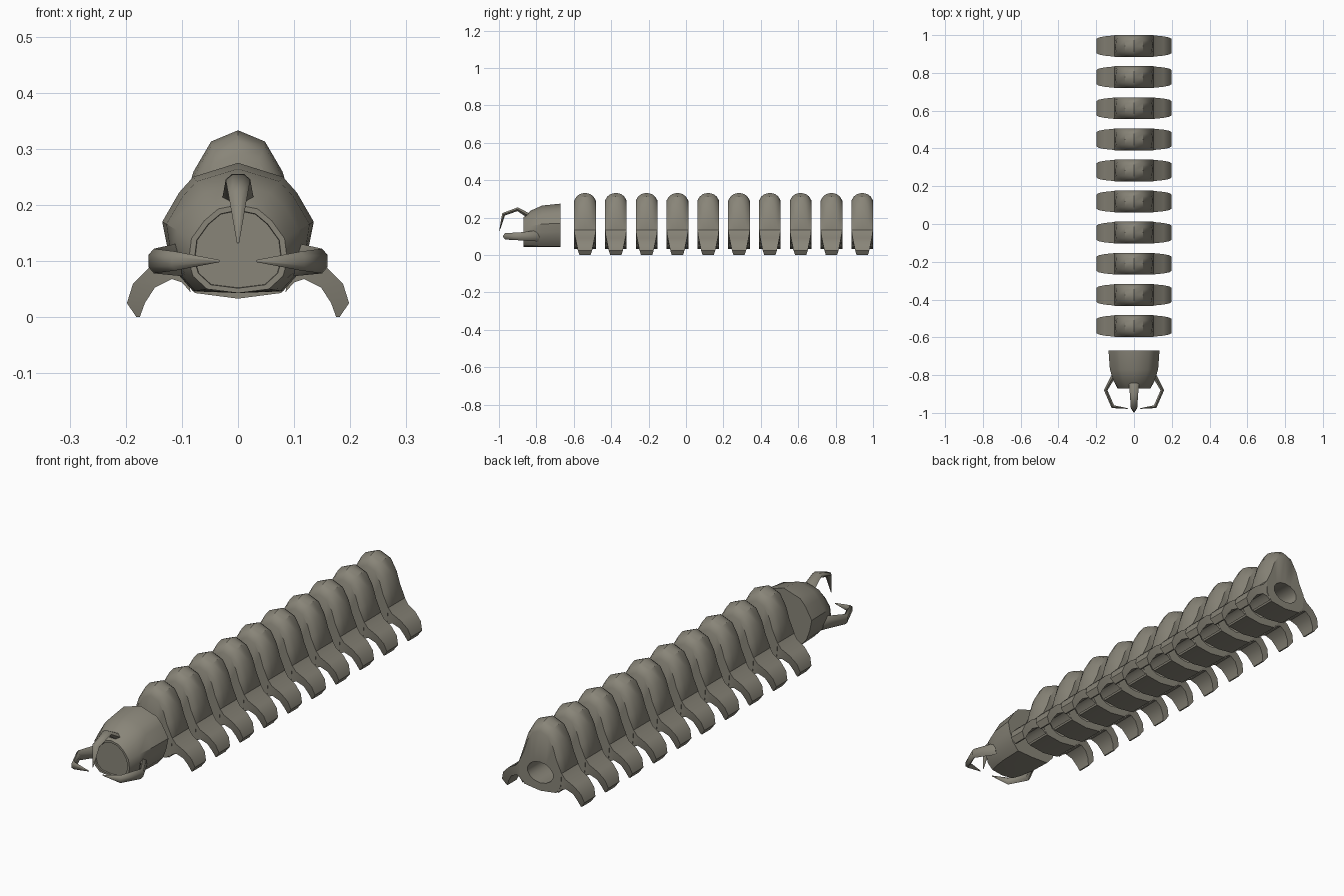
import bpy, bmesh, math
from mathutils import Vector

if "Cube" in bpy.data.objects:
    bpy.data.objects.remove(bpy.data.objects["Cube"])

mat = bpy.data.materials.new("stone grey")
mat.use_nodes = True
GREY = (0.25, 0.235, 0.19, 1)
mat.diffuse_color = GREY
mat.node_tree.nodes["Principled BSDF"].inputs["Base Color"].default_value = GREY


def mirrored(half):
    """Close a half outline, given top to bottom on +x, across x = 0."""
    return half + [(-x, z) for x, z in half[-2:0:-1]]


def loft(name, rings, cap=True, wrap=False, angle=35):
    """Skin a list of closed rings, either capped or joined end to start."""
    bm = bmesh.new()
    loops = [[bm.verts.new(p) for p in ring] for ring in rings]
    n = len(loops[0])
    for a, b in zip(loops, loops[1:] + (loops[:1] if wrap else [])):
        for i in range(n):
            j = (i + 1) % n
            bm.faces.new((a[i], a[j], b[j], b[i]))
    if cap and not wrap:
        bm.faces.new(loops[0])
        bm.faces.new(loops[-1])
    bmesh.ops.remove_doubles(bm, verts=bm.verts, dist=1e-5)
    bmesh.ops.recalc_face_normals(bm, faces=bm.faces)
    mesh = bpy.data.meshes.new(name)
    bm.to_mesh(mesh)
    bm.free()
    mesh.materials.append(mat)
    ob = bpy.data.objects.new(name, mesh)
    bpy.context.collection.objects.link(ob)
    bpy.ops.object.select_all(action="DESELECT")
    ob.select_set(True)
    bpy.context.view_layer.objects.active = ob
    bpy.ops.object.shade_smooth_by_angle(angle=math.radians(angle))
    return ob


def copy_of(ob, name, y):
    new = ob.copy()
    new.name = name
    new.location.y = y
    bpy.context.collection.objects.link(new)


# Body segment: humped shell with a tunnel through its lower half
shell = mirrored([(0, .333), (.048, .313), (.079, .26), (.098, .2),
                  (.102, .135), (.098, .075), (.077, .043), (0, .033)])


def shell_ring(y, shrink):
    # only the part above the waist is drawn in towards the ends
    ring = []
    for x, z in shell:
        up = max(0, z - .135)
        k = 1 - shrink * min(1, up / .06)
        ring.append((x * k, y, z - up * shrink))
    return ring


def tunnel_ring(y):
    n = len(shell)
    return [(.062 * math.sin(math.tau * i / n), y,
             .112 + .045 * math.cos(math.tau * i / n)) for i in range(n)]


profile = [(-.058, .21), (-.045, .1), (-.028, .035), (0, 0),
           (.028, .035), (.045, .1), (.058, .21)]
rings = [shell_ring(y, s) for y, s in profile]
rings += [tunnel_ring(.058), tunnel_ring(-.058)]
body = loft("body_segment_1", rings, wrap=True)

# Leg: a tapered band flaring out and curling down; outer and inner edge, half width
LEG = [((.09, .15), (.085, .045), .058),
       ((.118, .112), (.1, .062), .055),
       ((.157, .09), (.118, .068), .051),
       ((.187, .06), (.148, .053), .045),
       ((.198, .025), (.166, .025), .038),
       ((.181, 0), (.175, 0), .03)]


def leg(name, side):
    return loft(name, [[(side * o[0], -w, o[1]), (side * o[0], w, o[1]),
                        (side * i[0], w, i[1]), (side * i[0], -w, i[1])]
                       for o, i, w in LEG])


legs = {"left": leg("left_leg_1", 1), "right": leg("right_leg_1", -1)}

# Repeat the segment and its legs along the body
FIRST, STEP = -.54, .1647
for k in range(1, 10):
    y = FIRST + k * STEP
    copy_of(body, f"body_segment_{k + 1}", y)
    for side, ob in legs.items():
        copy_of(ob, f"{side}_leg_{k + 1}", y)
for ob in [body, *legs.values()]:
    ob.location.y = FIRST

# Head: broad neck outline narrowing to the face, with a shallow mouth disc
neck = mirrored([(0, .275), (.08, .25), (.105, .222), (.135, .17),
                 (.126, .125), (.11, .08), (.08, .046), (0, .043)])
face = mirrored([(0, .2), (.035, .193), (.06, .172), (.083, .14),
                 (.088, .1), (.08, .073), (.055, .05), (0, .043)])


def head_ring(y, t, scale=1):
    return [((a[0] + (b[0] - a[0]) * t) * scale, y,
             .115 + (a[1] + (b[1] - a[1]) * t - .115) * scale)
            for a, b in zip(neck, face)]


loft("head", [head_ring(-.67, 0), head_ring(-.77, .14), head_ring(-.83, .5),
              head_ring(-.87, 1), head_ring(-.87, .99, .88),
              head_ring(-.863, .99, .87)])


# Feelers: six-sided tapering tubes along a bent path
def feeler(name, path, flat_axis):
    pts = [Vector(p) for p, _, _ in path]
    rings = []
    for k, (_, wide, thin) in enumerate(path):
        t = (pts[min(k + 1, len(pts) - 1)] - pts[max(k - 1, 0)]).normalized()
        u = Vector(flat_axis)
        v = t.cross(u).normalized()
        rings.append([pts[k] + u * wide * math.cos(math.tau * i / 6)
                      + v * thin * math.sin(math.tau * i / 6) for i in range(6)])
    loft(name, rings, angle=50)


feeler("top_horn", [((0, -.825, .2), .03, .016), ((0, -.9, .245), .022, .012),
                    ((0, -.975, .218), .017, .011), ((0, -.997, .132), .002, .002)],
       (1, 0, 0))
for side, s in (("left", 1), ("right", -1)):
    feeler(side + "_mandible",
           [((s * .1, -.79, .103), .03, .014), ((s * .15, -.88, .1), .022, .011),
            ((s * .112, -.967, .1), .017, .011), ((s * .033, -.977, .1), .002, .002)],
           (0, 0, 1))
